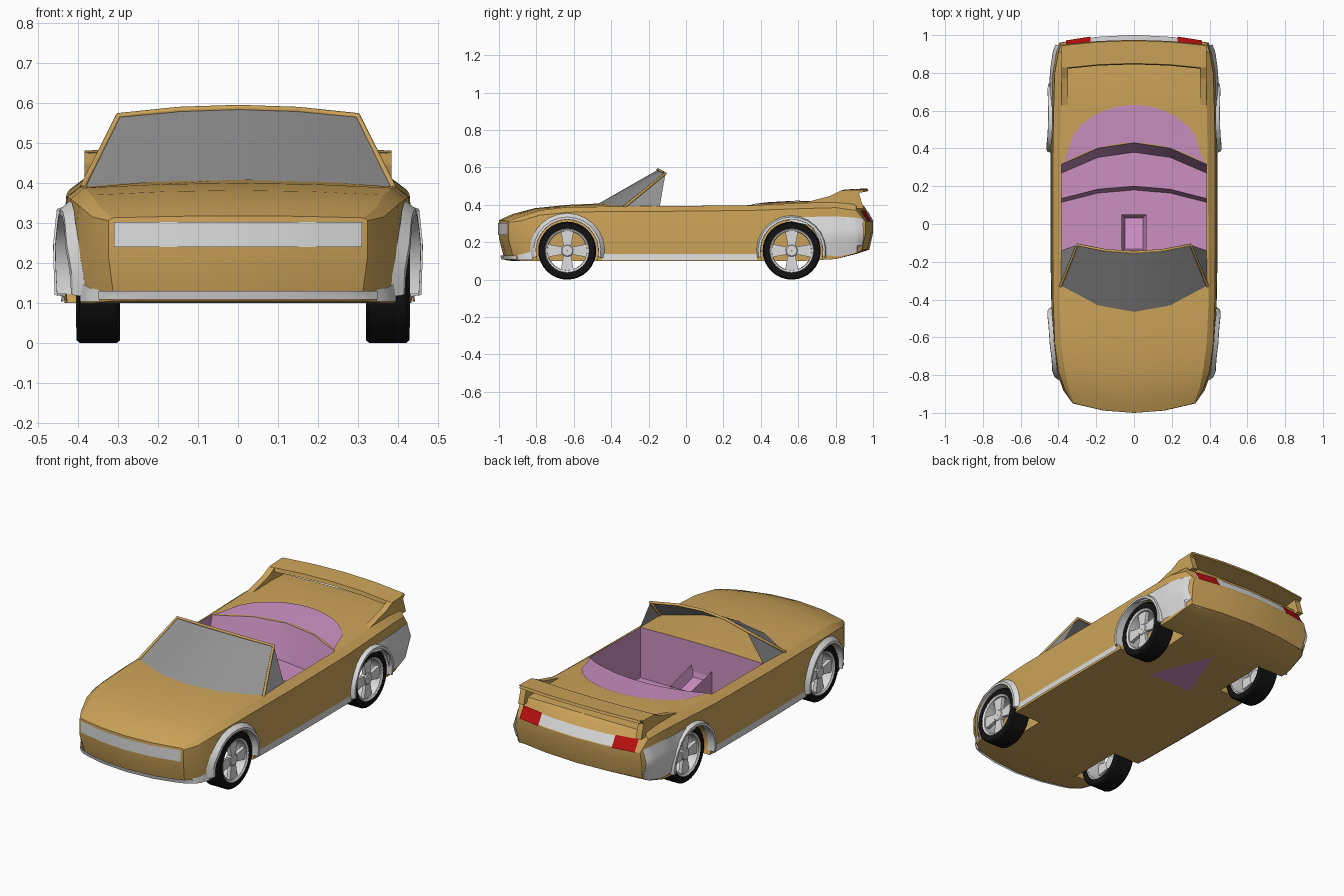
import bpy, bmesh, math
from mathutils import Vector
from mathutils.bvhtree import BVHTree

if "Cube" in bpy.data.objects:
    bpy.data.objects.remove(bpy.data.objects["Cube"])


def material(name, r, g, b):
    m = bpy.data.materials.new(name)
    m.use_nodes = True
    m.diffuse_color = (r, g, b, 1)
    m.node_tree.nodes["Principled BSDF"].inputs["Base Color"].default_value = (r, g, b, 1)
    return m


GOLD = material("gold_paint", .61, .37, .1)
PINK = material("pink_interior", .6, .28, .54)
TRIM = material("pale_grey_trim", .72, .72, .72)
GLASS = material("grey_glass", .28, .28, .28)
BLACK = material("black_rubber", .006, .006, .006)
RED = material("red_lamp", .5, .005, .005)


def patch(bm, grid):
    """Fill a grid of points with quads."""
    rows = [[bm.verts.new(p) for p in row] for row in grid]
    for a, b in zip(rows, rows[1:]):
        for i in range(len(a) - 1):
            bm.faces.new((a[i], a[i + 1], b[i + 1], b[i]))


def finish(bm, name, mats, closed=True):
    bmesh.ops.remove_doubles(bm, verts=bm.verts, dist=.0005)
    if closed:
        bmesh.ops.recalc_face_normals(bm, faces=bm.faces)
    me = bpy.data.meshes.new(name)
    bm.to_mesh(me)
    bm.free()
    for m in mats:
        me.materials.append(m)
    ob = bpy.data.objects.new(name, me)
    bpy.context.collection.objects.link(ob)
    return ob


def activate(ob):
    bpy.ops.object.select_all(action='DESELECT')
    ob.select_set(True)
    bpy.context.view_layer.objects.active = ob


def smooth(ob):
    activate(ob)
    bpy.ops.object.shade_smooth_by_angle(angle=math.radians(28))


def prism(bm, outline, x0, x1):
    """Extrude a (y, z) outline between two x values."""
    ends = [[bm.verts.new((x, y, z)) for y, z in outline] for x in (x0, x1)]
    for e in ends:
        bm.faces.new(e)
    for i in range(len(outline)):
        bm.faces.new((ends[0][i - 1], ends[0][i], ends[1][i], ends[1][i - 1]))


# Body sections: y, bow, then (half width, z) for sill, waist, shoulder, top edge, then centre z
SECTIONS = [
    (-1, .05, (.31, .105), (.325, .22), (.325, .306), (.315, .313), .318),
    (-.93, .05, (.36, .1), (.375, .22), (.365, .315), (.345, .337), .35),
    (-.81, .03, (.4, .1), (.41, .23), (.4, .345), (.365, .37), .382),
    (-.63, 0, (.425, .1), (.43, .24), (.42, .36), (.385, .388), .4),
    (-.4, 0, (.43, .1), (.437, .24), (.428, .365), (.395, .39), .41),
    (-.13, 0, (.435, .1), (.44, .24), (.43, .365), (.395, .393), .4),
    (.35, 0, (.435, .1), (.44, .24), (.43, .37), (.39, .397), .405),
    (.62, 0, (.43, .1), (.437, .25), (.425, .38), (.385, .41), .42),
    (.8, 0, (.42, .11), (.43, .25), (.42, .385), (.38, .415), .425),
    (.92, -.01, (.405, .14), (.415, .25), (.4, .37), (.375, .41), .415),
    (1, -.04, (.385, .16), (.395, .25), (.385, .31), (.37, .385), .39),
]
RAKE = {-1: (.03, 0, 0, 0), 1: (-.02, 0, 0, -.045)}
COLS = (-1, -.5, 0, .5, 1)


def at(s, row, f):
    w, z = s[2 + row]
    if row == 3:
        z += (s[6] - z) * (1 - f * f)
    return (w * f, s[0] + s[1] * f * f + RAKE.get(s[0], (0,) * 4)[row], z)


bm = bmesh.new()
for row in (0, 3):
    patch(bm, [[at(s, row, f) for f in COLS] for s in SECTIONS])
for side in (-1, 1):
    patch(bm, [[at(s, r, side) for r in range(4)] for s in SECTIONS])
for s in (SECTIONS[0], SECTIONS[-1]):
    patch(bm, [[at(s, r, f) for f in COLS] for r in range(4)])
bmesh.ops.remove_doubles(bm, verts=bm.verts, dist=.0005)
skin = BVHTree.FromBMesh(bm)
body = finish(bm, "body_shell", [GOLD, PINK])


def cut(cutter):
    cutter.hide_render = True
    mod = body.modifiers.new("cut", 'BOOLEAN')
    mod.object, mod.operation, mod.solver = cutter, 'DIFFERENCE', 'EXACT'
    activate(body)
    bpy.ops.object.modifier_apply(modifier=mod.name)
    bpy.data.objects.remove(cutter)


# Stepped cockpit: y, z, bow
TUB = [(-.14, .7, 0), (-.14, .11, 0), (.18, .11, .065), (.2, .22, .065),
       (.38, .22, .11), (.43, .41, .11), (.43, .7, .11)]
bm = bmesh.new()
loops = [[(.383 * f, y - b * f * f, z) for y, z, b in TUB + TUB[:1]] for f in COLS]
patch(bm, loops)
for loop in (loops[0], loops[-1]):
    bm.faces.new([bm.verts.new(p) for p in loop[:-1]])
for f in bm.faces:
    f.material_index = 1
cut(finish(bm, "cockpit_cutter", [GOLD, PINK]))

# Wheel wells
AXLES = {"front": -.635, "rear": .565}
HUB = .155
for y in AXLES.values():
    for side in (-1, 1):
        bm = bmesh.new()
        ring = [(y + .168 * math.cos(a * math.tau / 32), HUB + .168 * math.sin(a * math.tau / 32))
                for a in range(32)]
        prism(bm, ring, side * .26, side * .6)
        cut(finish(bm, "well_cutter", [GOLD, PINK]))
smooth(body)


def lerp(a, b, t):
    return Vector(a) * (1 - t) + Vector(b) * t


def drape(name, rows, d, mat, n=3):
    """Lay a panel on the body; rows are (points, lift), projected along d."""
    d, grid = Vector(d), []
    for (pa, la), (pb, lb) in zip(rows, rows[1:]):
        for k in range(n + 1):
            t, line = k / n, []
            pts = [lerp(p, q, t) for p, q in zip(pa, pb)]
            pts = [lerp(p, q, j / n) for p, q in zip(pts, pts[1:]) for j in range(n)] + pts[-1:]
            for p in pts:
                hit = skin.ray_cast(p - d * (p.dot(d) + 2), d)[0] or skin.find_nearest(p)[0]
                line.append(hit - d * (la + (lb - la) * t))
            grid.append(line)
    bm = bmesh.new()
    patch(bm, grid)
    ob = finish(bm, name, [mat])
    smooth(ob)
    return ob


# Side trim: arch flares, sills, rear quarters and the lip returns
for side, tag in ((-1, "right"), (1, "left")):
    inward = (-side, 0, 0)

    def line(*yz):
        return [(side * .42, y, z) for y, z in yz]

    for end, yc in AXLES.items():
        def arc(r, rise=0):
            angles = [-.2 + k * (math.pi + .4) / 14 for k in range(15)]
            return line(*[(yc + r * math.cos(a), HUB + rise + r * math.sin(a)) for a in angles])
        outer = .2 if end == "front" else .188
        drape(f"{end}_arch_{tag}", [(arc(outer), .002), (arc(.18), .024), (arc(.167), .024),
                                    (arc(.166), -.02)], inward, TRIM, 1)
    drape(f"sill_{tag}", [(line((-.45, .104), (.38, .104)), .008),
                          (line((-.45, .138), (.38, .138)), .004)], inward, TRIM)
    drape(f"rear_quarter_{tag}", [
        (line((.5, .325), (.62, .335), (.74, .337), (.82, .337), (.9, .332), (.945, .325)), .005),
        (line((.52, .32), (.66, .29), (.735, .22), (.82, .25), (.9, .25), (.95, .25)), .016),
        (line((.56, .32), (.68, .28), (.745, .13), (.82, .125), (.9, .142), (.945, .158)), .006),
    ], inward, TRIM)
    drape(f"lip_return_{tag}", [(line((-.9, .104), (-.82, .104)), .012),
                                (line((-.9, .132), (-.82, .15)), .006)], inward, TRIM)


def band(name, xs, z0, z1, d, lift, mat):
    drape(name, [([(x, 0, z0) for x in xs], lift), ([(x, 0, z1) for x in xs], lift)],
          (0, d, 0), mat)


# Nose and tail details
band("headlamp_panel", (-.31, -.15, 0, .15, .31), .24, .303, 1, .004, TRIM)
band("front_lip", (-.35, -.32, -.16, 0, .16, .32, .35), .108, .13, 1, .016, TRIM)
band("tail_strip", (-.36, -.18, 0, .18, .36), .315, .365, -1, .004, TRIM)
for side, tag in ((-1, "right"), (1, "left")):
    band(f"tail_lamp_{tag}", (side * .23, side * .36), .31, .37, -1, .008, RED)

# Pink rear deck
arc = [k / 8 for k in range(-8, 9)]
drape("rear_deck_cover", [
    ([(.38 * f, .43 - .11 * f * f, 0) for f in arc], .004),
    ([(.37 * f, .32 + .31 * math.sqrt(1 - f * f), 0) for f in arc], .004)], (0, 0, -1), PINK, 2)

# Spoiler blade on two end fins
bm = bmesh.new()
BLADE = [(.82, .455), (.825, .476), (.945, .482), (.95, .468)]
rings = [[(.375 * f, y + .025 * (1 - f * f), z + .006 * (1 - f * f)) for y, z in BLADE + BLADE[:1]]
         for f in COLS]
patch(bm, rings)
for r in (rings[0], rings[-1]):
    bm.faces.new([bm.verts.new(p) for p in r[:-1]])
finish(bm, "spoiler_blade", [GOLD])
for side, tag in ((-1, "right"), (1, "left")):
    bm = bmesh.new()
    prism(bm, [(.55, .39), (.77, .447), (.83, .477), (.942, .481), (.925, .46), (.95, .38)],
          side * .35, side * .384)
    finish(bm, f"spoiler_fin_{tag}", [GOLD])

# Windscreen, quarter glass and frame
bm = bmesh.new()
base = [(.39 * f, -.465 + .135 * f * f, .408 - .02 * f * f) for f in COLS]
top = [(.3 * f, -.15 + .04 * f * f, .588 - .02 * f * f) for f in COLS]
patch(bm, [base, top])
for side in (0, -1):
    x = math.copysign(.385, base[side][0])
    bm.faces.new([bm.verts.new(p) for p in (base[side], top[side], (x, -.14, .392))])
smooth(finish(bm, "windscreen", [GLASS]))
path = base[:1] + top + base[-1:]
cu = bpy.data.curves.new("windscreen_frame", 'CURVE')
cu.dimensions, cu.bevel_depth, cu.bevel_resolution = '3D', .008, 1
sp = cu.splines.new('POLY')
sp.points.add(len(path) - 1)
for p, co in zip(sp.points, path):
    p.co = (*co, 1)
cu.materials.append(GOLD)
bpy.context.collection.objects.link(bpy.data.objects.new("windscreen_frame", cu))

# Centre console with a recessed top, and the floor pan showing underneath
bm = bmesh.new()
prism(bm, [(-.15, .11), (-.15, .27), (.05, .22), (.05, .11)], -.065, .065)
bmesh.ops.recalc_face_normals(bm, faces=bm.faces)
lid = [f for f in bm.faces if f.normal.z > .5]
bmesh.ops.inset_region(bm, faces=lid, thickness=.025, depth=0)
bmesh.ops.translate(bm, verts=lid[0].verts, vec=(0, 0, -.06))
finish(bm, "console", [PINK])
bm = bmesh.new()
bm.faces.new([bm.verts.new(p) for p in ((-.14, .3, .098), (0, .66, .098), (.14, .3, .098))])
finish(bm, "floor_pan", [PINK])


def lathe(bm, profile, n=32):
    """Spin a closed (x, radius) profile about the x axis."""
    patch(bm, [[(x, r * math.cos(k * math.tau / n), r * math.sin(k * math.tau / n))
                for x, r in profile + profile[:1]] for k in range(n + 1)])


# Wheels: tyre, rim, hub and four flared spokes
for end, yc in AXLES.items():
    for side, tag, xc in ((-1, "right", -.35), (1, "left", .375)):
        bm = bmesh.new()
        lathe(bm, [(-.055, .12), (-.055, .148), (-.047, .155), (.047, .155), (.055, .148), (.055, .118)])
        tyre = finish(bm, f"{end}_tyre_{tag}", [BLACK])
        bm = bmesh.new()
        lathe(bm, [(-.05, .121), (.052, .121), (.056, .116), (.05, .106), (.02, .104), (-.05, .112)])
        lathe(bm, [(.015, .002), (.046, .002), (.046, .028), (.038, .036), (.015, .036)], 16)
        for k in range(4):
            t, n = math.pi / 2 * k, len(bm.verts)
            turn = [(r * math.cos(t) - w * math.sin(t), r * math.sin(t) + w * math.cos(t))
                    for r, w in ((.025, -.02), (.11, -.036), (.11, .036), (.025, .02))]
            prism(bm, turn, .022, .042)
        rim = finish(bm, f"{end}_rim_{tag}", [TRIM])
        for ob in (tyre, rim):
            ob.location = (xc, yc, HUB)
            ob.scale.x = side
            smooth(ob)
